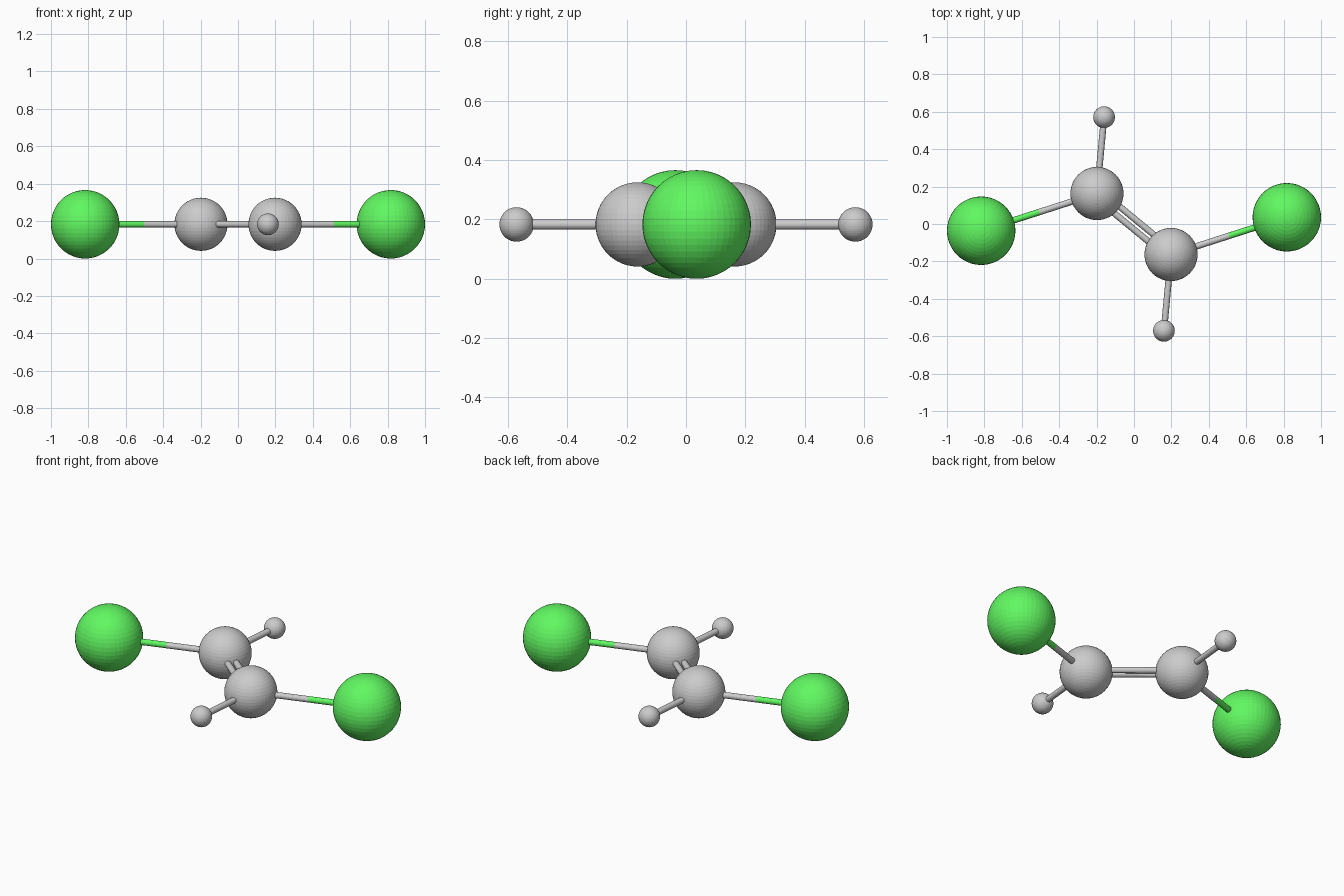
import bpy
from mathutils import Vector

if "Cube" in bpy.data.objects:
    bpy.data.objects.remove(bpy.data.objects["Cube"])

Z = 0.183           # all atoms lie in one horizontal plane
BOND_R = 0.0172
PAIR_GAP = 0.023    # sideways offset of each rod of the double bond

green = bpy.data.materials.new("green")
green.diffuse_color = (0.12, 0.94, 0.12, 1)
green.use_nodes = True
green.node_tree.nodes["Principled BSDF"].inputs["Base Color"].default_value = green.diffuse_color


def ball(name, centre, radius, mat=None):
    bpy.ops.mesh.primitive_uv_sphere_add(segments=48, ring_count=24,
                                         radius=radius, location=centre)
    ob = bpy.context.object
    ob.name = name
    if mat:
        ob.data.materials.append(mat)


def rod(name, a, b, mat=None):
    d = b - a
    bpy.ops.mesh.primitive_cylinder_add(vertices=20, radius=BOND_R,
                                        depth=d.length, location=(a + b) / 2)
    ob = bpy.context.object
    ob.name = name
    ob.rotation_mode = 'QUATERNION'
    ob.rotation_quaternion = d.to_track_quat('Z', 'Y')
    if mat:
        ob.data.materials.append(mat)


# the two halves are the same, turned half a circle about z
for side, s in (("left", 1), ("right", -1)):
    carbon = Vector((-0.198 * s, 0.163 * s, Z))
    chlorine = Vector((-0.817 * s, -0.036 * s, Z))
    hydrogen = Vector((-0.160 * s, 0.571 * s, Z))
    middle = (carbon + chlorine) / 2

    # atoms
    ball(side + "_carbon", carbon, 0.142)
    ball(side + "_chlorine", chlorine, 0.183, green)
    ball(side + "_hydrogen", hydrogen, 0.058)

    # single bonds, the chlorine one in two colours
    rod(side + "_hydrogen_bond", carbon, hydrogen)
    rod(side + "_chlorine_bond_grey", carbon, middle)
    rod(side + "_chlorine_bond_green", middle, chlorine, green)

    # one rod of the double bond between the carbons
    other = Vector((-carbon.x, -carbon.y, Z))
    across = (other - carbon).cross(Vector((0, 0, 1))).normalized() * PAIR_GAP
    rod(side + "_double_bond", carbon + across, other + across)
